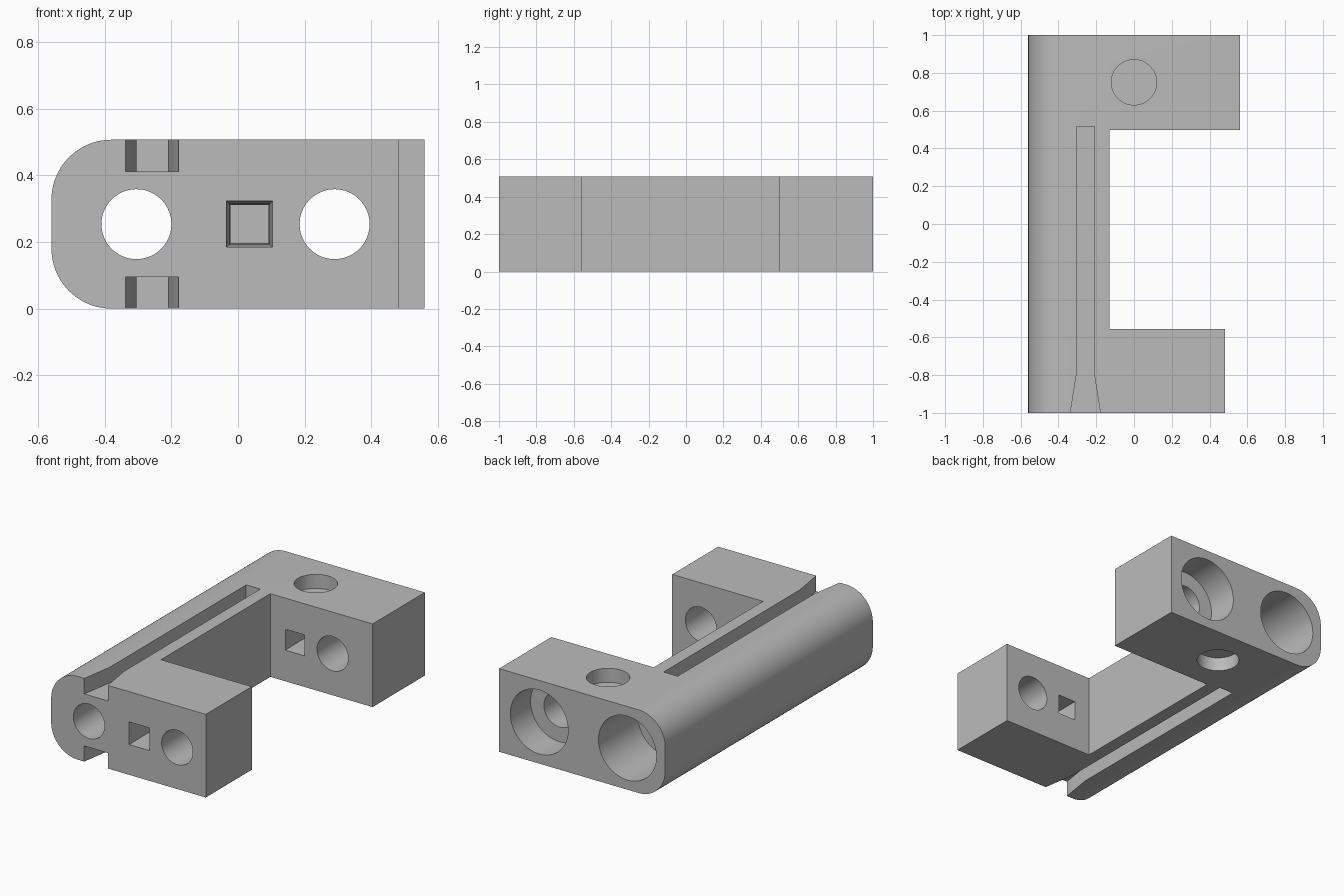
import bpy, bmesh, math

cube = bpy.data.objects.get("Cube")
if cube:
    bpy.data.objects.remove(cube, do_unlink=True)

H = 0.507          # overall height
MID = H / 2

grey = bpy.data.materials.new("plain grey")
grey.use_nodes = True
colour = (0.5, 0.5, 0.5, 1)
grey.diffuse_color = colour
grey.node_tree.nodes["Principled BSDF"].inputs["Base Color"].default_value = colour


def loft(name, rings):
    """Closed solid through a list of rings with equal point counts."""
    bm = bmesh.new()
    loops = [[bm.verts.new(p) for p in ring] for ring in rings]
    n = len(loops[0])
    for a, b in zip(loops, loops[1:]):
        for i in range(n):
            j = (i + 1) % n
            bm.faces.new((a[i], a[j], b[j], b[i]))
    bm.faces.new(loops[0])
    bm.faces.new(loops[-1])
    bmesh.ops.recalc_face_normals(bm, faces=bm.faces)
    mesh = bpy.data.meshes.new(name)
    bm.to_mesh(mesh)
    bm.free()
    mesh.materials.append(grey)
    ob = bpy.data.objects.new(name, mesh)
    bpy.context.collection.objects.link(ob)
    return ob


def rect(x0, x1, z0, z1, y):
    return [(x0, y, z0), (x1, y, z0), (x1, y, z1), (x0, y, z1)]


def box(name, x, y, z):
    return loft(name, [rect(*x, *z, y[0]), rect(*x, *z, y[1])])


def circle(r, n=64):
    return [(r * math.cos(math.tau * i / n), r * math.sin(math.tau * i / n))
            for i in range(n)]


def bore_y(name, x, r, y0, y1):
    return loft(name, [[(x + u, y, MID + v) for u, v in circle(r)] for y in (y0, y1)])


def bore_z(name, x, y, r, z0, z1):
    return loft(name, [[(x + u, y + v, z) for u, v in circle(r)] for z in (z0, z1)])


def square_taper(name, stations):
    c = 0.035
    return loft(name, [rect(c - s, c + s, MID - s, MID + s, y) for y, s in stations])


# Bracket body: a bar profile with a rounded left edge, swept front to back
R = 0.18
arc = [math.radians(90 * i / 20) for i in range(21)]
profile = [(0.56, 0), (0.56, H)]
profile += [(-0.38 - R * math.sin(a), H - R + R * math.cos(a)) for a in arc]
profile += [(-0.38 - R * math.cos(a), R - R * math.sin(a)) for a in arc]
body = loft("bracket_body", [[(x, y, z) for x, z in profile] for y in (-1, 1)])

cutters = [
    # Open bay between the arms and the shorter front arm
    box("bay_cutter", (-0.13, 0.8), (-0.557, 0.497), (-0.1, 0.7)),
    box("arm_end_cutter", (0.483, 0.8), (-1.1, -0.5), (-0.1, 0.7)),
    # Long rod bores and their wider recesses in the back
    bore_y("left_bore_cutter", 0.29, 0.105, -1.1, 1.1),
    bore_y("right_bore_cutter", -0.305, 0.105, -1.1, 1.1),
    bore_y("left_recess_cutter", 0.29, 0.195, 0.805, 1.1),
    bore_y("right_recess_cutter", -0.305, 0.195, 0.62, 1.1),
    # Square holes with flared mouths
    square_taper("front_square_cutter", [(-1.05, 0.071), (-1, 0.069), (-0.8, 0.06), (-0.5, 0.06)]),
    square_taper("back_square_cutter", [(0.45, 0.064), (0.5, 0.064), (0.6, 0.057), (0.76, 0.057)]),
]

# Flared grooves and round pockets, on the top and the bottom
for side, z0, z1 in (("top", H - 0.095, H + 0.1), ("bottom", -0.1, 0.095)):
    cutters.append(loft(side + "_groove_cutter", [
        rect(-0.345, -0.17, z0, z1, -1.05), rect(-0.305, -0.21, z0, z1, -0.8),
        rect(-0.305, -0.21, z0, z1, 0.515)]))
for side, z0, z1 in (("top", H - 0.085, H + 0.1), ("bottom", -0.1, 0.085)):
    cutters.append(bore_z(side + "_pocket_cutter", 0, 0.75, 0.12, z0, z1))

# Cut everything out of the body
for cutter in cutters:
    mod = body.modifiers.new(cutter.name, "BOOLEAN")
    mod.operation = "DIFFERENCE"
    mod.solver = "EXACT"
    mod.object = cutter
bpy.context.view_layer.update()
result = bpy.data.meshes.new_from_object(
    body.evaluated_get(bpy.context.evaluated_depsgraph_get()))
body.modifiers.clear()
body.data = result
for cutter in cutters:
    bpy.data.objects.remove(cutter, do_unlink=True)

# Smooth the round surfaces, keep the edges sharp
bpy.ops.object.select_all(action="DESELECT")
body.select_set(True)
bpy.context.view_layer.objects.active = body
bpy.ops.object.shade_smooth_by_angle(angle=math.radians(25))
